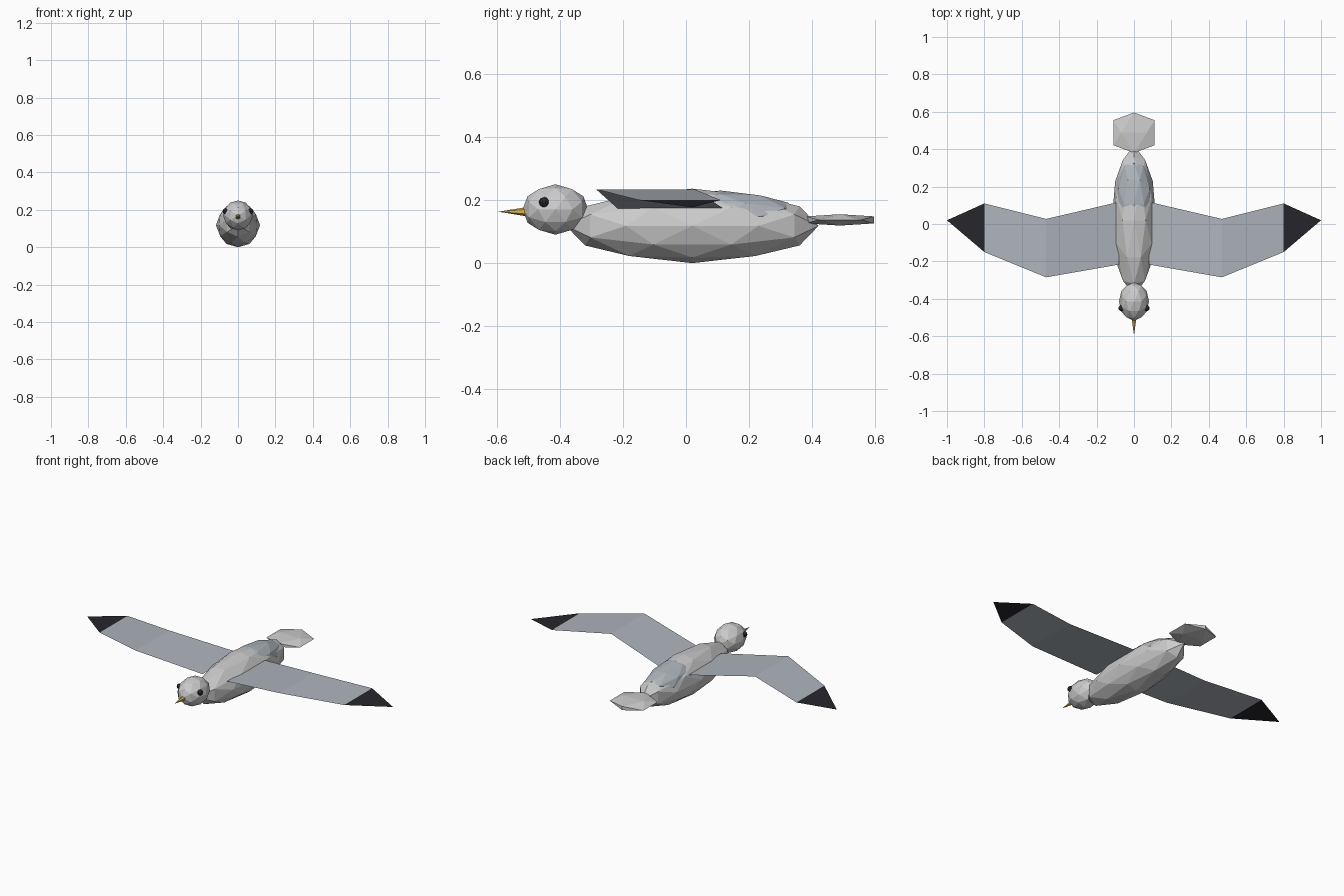
import bpy, bmesh, math
from mathutils import Vector, Matrix

if "Cube" in bpy.data.objects:
    bpy.data.objects.remove(bpy.data.objects["Cube"])


def material(name, rgb):
    m = bpy.data.materials.new(name)
    m.diffuse_color = (*rgb, 1)
    m.use_nodes = True
    m.node_tree.nodes["Principled BSDF"].inputs["Base Color"].default_value = m.diffuse_color
    return m


WING = material("slate_grey", (0.42, 0.46, 0.50))
BLACK = material("black", (0.02, 0.02, 0.025))
BEAK = material("ochre", (0.72, 0.46, 0.08))


def finish(name, bm, mats=()):
    mesh = bpy.data.meshes.new(name)
    bm.to_mesh(mesh)
    bm.free()
    for m in mats:
        mesh.materials.append(m)
    ob = bpy.data.objects.new(name, mesh)
    bpy.context.collection.objects.link(ob)
    return ob


def faceted_ball(name, centre, radii, split=True, mat=None):
    """Icosahedron with an edge on every axis, optionally split once, then scaled."""
    t = (1 + math.sqrt(5)) / 2
    pts = []
    for a in (-1, 1):
        for b in (-t, t):
            pts += [Vector((a, 0, b)), Vector((0, b, a)), Vector((b, a, 0))]
    if split:
        pts += [(p + q) / 2 for i, p in enumerate(pts) for q in pts[:i]
                if (p - q).length < 2.1]
        pts = [p.normalized() for p in pts]
    else:
        pts = [p / t for p in pts]
    bm = bmesh.new()
    for p in pts:
        bm.verts.new([c + r * k for c, r, k in zip(centre, radii, p)])
    bmesh.ops.convex_hull(bm, input=bm.verts[:])
    bmesh.ops.recalc_face_normals(bm, faces=bm.faces[:])
    return finish(name, bm, [mat] if mat else [])


# Body, back patch, head and flat tail
faceted_ball("body", (0, 0.02, 0.118), (0.118, 0.40, 0.118))
faceted_ball("back_patch", (0, 0.11, 0.15), (0.102, 0.25, 0.08), mat=WING)
faceted_ball("head", (0, -0.414, 0.17), (0.08, 0.104, 0.08))
faceted_ball("tail", (0, 0.488, 0.137), (0.11, 0.108, 0.018), split=False)

# Beak
bm = bmesh.new()
bmesh.ops.create_cone(bm, cap_ends=True, segments=6, radius1=0.018, radius2=0,
                      depth=0.11,
                      matrix=Matrix.Translation((0, -0.54, 0.163))
                      @ Matrix.Rotation(math.pi / 2, 4, 'X'))
finish("beak", bm, [BEAK])

# Eyes and thin sheet wings, one per side
sections = [(0.08, -0.217, 0.118, 0.173), (0.47, -0.285, 0.027, 0.234),
            (0.80, -0.15, 0.11, 0.20)]  # x, front y, back y, z
for side, label in ((1, "left"), (-1, "right")):
    bm = bmesh.new()
    bmesh.ops.create_uvsphere(bm, u_segments=10, v_segments=8, radius=0.016,
                              matrix=Matrix.Translation((side * 0.067, -0.45, 0.193)))
    finish(label + "_eye", bm, [BLACK])

    bm = bmesh.new()
    rows = [(bm.verts.new((side * x, f, z)), bm.verts.new((side * x, b, z)))
            for x, f, b, z in sections]
    for (f0, b0), (f1, b1) in zip(rows, rows[1:]):
        bm.faces.new((f0, f1, b1, b0))
    tip = bm.faces.new((*rows[-1][::1], bm.verts.new((side, 0.02, 0.177))))
    if side > 0:
        tip.normal_flip()
    else:
        for face in bm.faces:
            if face is not tip:
                face.normal_flip()
    for face in bm.faces:
        face.normal_update()
        if face.normal.z < 0:
            face.normal_flip()
    tip.material_index = 1
    finish(label + "_wing", bm, [WING, BLACK])
